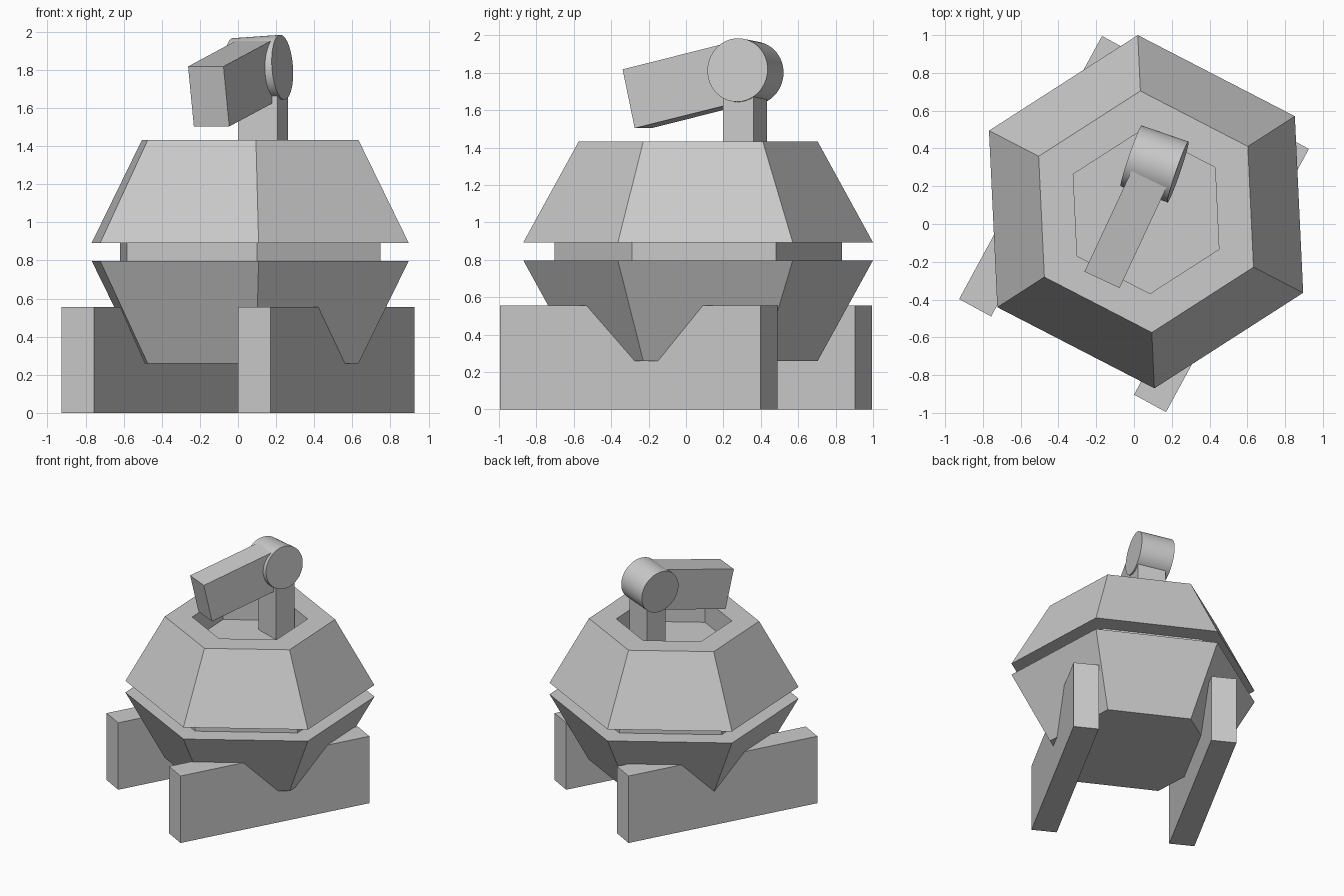
import bpy, bmesh
from math import radians, cos, sin
from mathutils import Matrix, Vector

if "Cube" in bpy.data.objects:
    bpy.data.objects.remove(bpy.data.objects["Cube"])

HEX_CENTRE = (0.064, 0.065)
HEX_ANGLE = radians(92.7)


def finish(name, bm, matrix=Matrix()):
    bmesh.ops.recalc_face_normals(bm, faces=bm.faces)
    mesh = bpy.data.meshes.new(name)
    bm.to_mesh(mesh)
    bm.free()
    obj = bpy.data.objects.new(name, mesh)
    bpy.context.collection.objects.link(obj)
    obj.matrix_world = matrix
    return obj


def hex_solid(name, profile):
    """Stack of hexagon rings (radius, z), capped at both ends."""
    bm = bmesh.new()
    rings = []
    for r, z in profile:
        angles = [HEX_ANGLE + radians(60 * i) for i in range(6)]
        rings.append([bm.verts.new((HEX_CENTRE[0] + r * cos(a),
                                    HEX_CENTRE[1] + r * sin(a), z)) for a in angles])
    for low, high in zip(rings, rings[1:]):
        for i in range(6):
            j = (i + 1) % 6
            bm.faces.new((low[i], low[j], high[j], high[i]))
    bm.faces.new(rings[0])
    bm.faces.new(rings[-1])
    return finish(name, bm)


def box(name, size, centre, yaw, pitch=0):
    bm = bmesh.new()
    bmesh.ops.create_cube(bm, size=1, matrix=Matrix.Diagonal((*size, 1)))
    turn = Matrix.Rotation(radians(yaw), 4, 'Z') @ Matrix.Rotation(radians(pitch), 4, 'X')
    return finish(name, bm, Matrix.Translation(centre) @ turn)


# Two parallel foot rails
for side, name in ((-1, "left_rail"), (1, "right_rail")):
    box(name, (0.193, 1.585, 0.555), (side * 0.463, -side * 0.253, 0.2775), -28.5)

# Hexagonal body: bowl, collar, and upper shell with a recess in its top
hex_solid("lower_bowl", [(0.64, 0.26), (0.936, 0.797)])
hex_solid("collar", [(0.77, 0.79), (0.77, 0.90)])
hex_solid("upper_shell", [(0.936, 0.893), (0.64, 1.432), (0.434, 1.432), (0.434, 1.24)])

# Post standing in the recess
box("post", (0.22, 0.172, 0.52), (0.131, 0.316, 1.49), -19)

# Round joint, its axis slightly raised on the right
bm = bmesh.new()
bmesh.ops.create_cone(bm, cap_ends=True, segments=64, radius1=0.17, radius2=0.17, depth=0.263)
axis = Vector((cos(radians(19)), -sin(radians(19)), sin(radians(3.8))))
joint = finish("joint", bm, Matrix.Translation((0.109, 0.318, 1.806))
               @ axis.to_track_quat('Z', 'Y').to_matrix().to_4x4())
bpy.context.view_layer.objects.active = joint
joint.select_set(True)
bpy.ops.object.shade_smooth_by_angle()

# Arm reaching from the joint forward and down
box("arm", (0.205, 0.65, 0.323), (-0.02, 0.024, 1.733), -25, 12.8)
